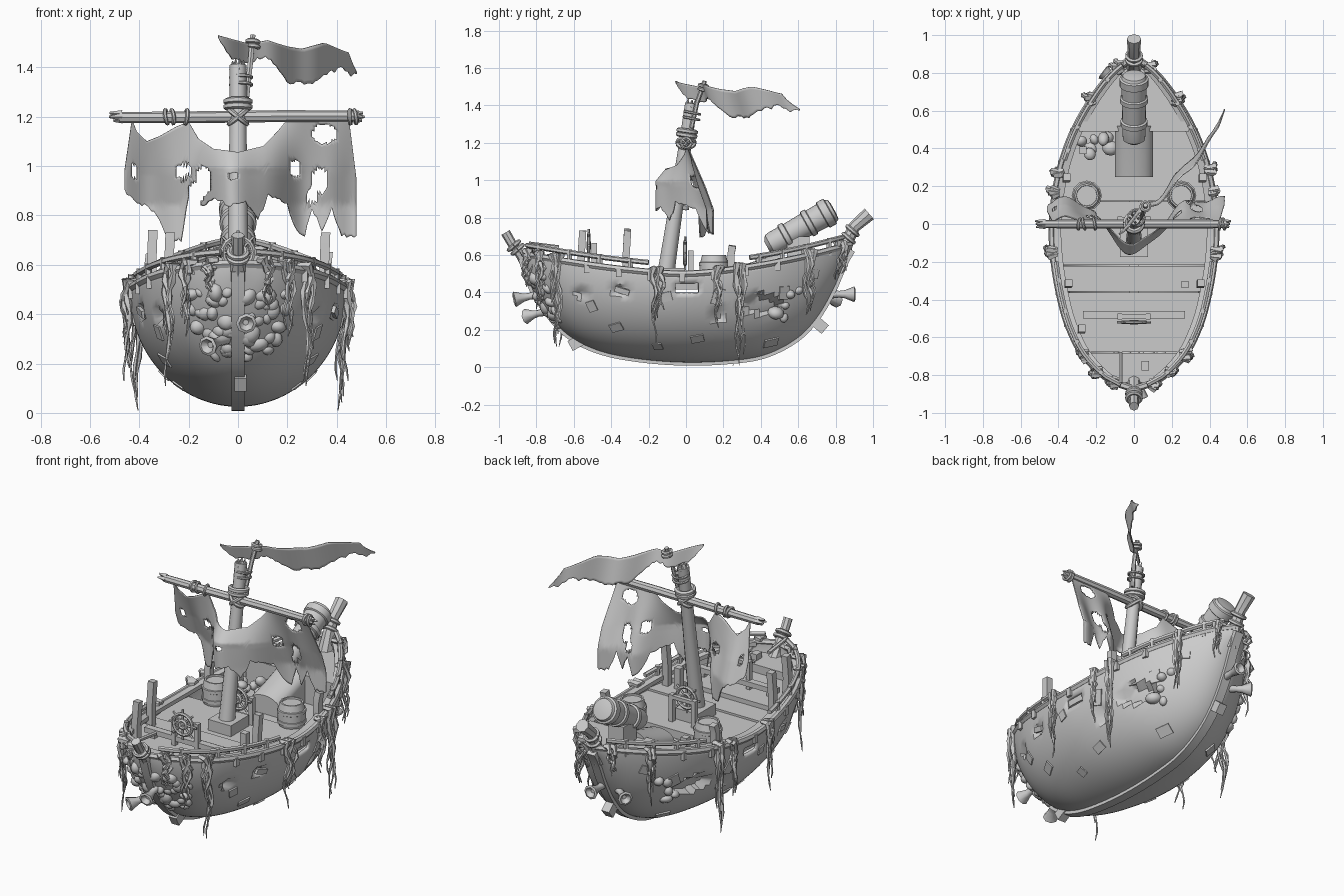
import bpy, bmesh, math, random
from mathutils import Vector, Matrix

if "Cube" in bpy.data.objects:
    bpy.data.objects.remove(bpy.data.objects["Cube"])

random.seed(4)
V, PI = Vector, math.pi
R = random.uniform


def curve(tab, x, smooth=True):
    """Interpolate a small table of (position, value) pairs."""
    x = min(max(x, tab[0][0]), tab[-1][0])
    i = max(j for j in range(len(tab) - 1) if tab[j][0] <= x)
    (a, p), (b, q) = tab[i], tab[i + 1]
    t, h = (x - a) / (b - a), b - a
    if not smooth:
        return p + (q - p) * t
    l, r = tab[max(i - 1, 0)], tab[min(i + 2, len(tab) - 1)]
    m, n = (q - l[1]) / (b - l[0]) * h, (r[1] - p) / (r[0] - a) * h
    return (2*t**3 - 3*t*t + 1)*p + (t**3 - 2*t*t + t)*m + (3*t*t - 2*t**3)*q + (t**3 - t*t)*n


def finish(name, bm, solid=0, angle=40, offset=0):
    bmesh.ops.recalc_face_normals(bm, faces=bm.faces)
    me = bpy.data.meshes.new(name)
    bm.to_mesh(me)
    bm.free()
    me.polygons.foreach_set("use_smooth", [True] * len(me.polygons))
    me.set_sharp_from_angle(angle=math.radians(angle))
    ob = bpy.data.objects.new(name, me)
    bpy.context.collection.objects.link(ob)
    if solid:
        m = ob.modifiers.new("thickness", 'SOLIDIFY')
        m.thickness, m.offset = solid, offset
    return ob


def skin(bm, rings, wrap=True, caps=True):
    vs = [[bm.verts.new(p) for p in r] for r in rings]
    n = len(vs[0])
    for a, b in zip(vs, vs[1:]):
        for i in range(n if wrap else n - 1):
            bm.faces.new((a[i], a[(i+1) % n], b[(i+1) % n], b[i]))
    if caps:
        bm.faces.new(vs[0])
        bm.faces.new(vs[-1])


def sweep(bm, pts, rad, sides=8, turn=0.0):
    pts, n, rings = [V(p) for p in pts], None, []
    for i, p in enumerate(pts):
        t = (pts[min(i+1, len(pts)-1)] - pts[max(i-1, 0)]).normalized()
        if n is None:
            n = t.cross(V((1, 0, 0)) if abs(t.x) < .9 else V((0, 0, 1)))
        n = (n - t * n.dot(t)).normalized()
        b, r = t.cross(n), rad[i] if isinstance(rad, list) else rad
        rings.append([p + r*(n*math.cos(turn+k*2*PI/sides) + b*math.sin(turn+k*2*PI/sides)) for k in range(sides)])
    skin(bm, rings)


def lathe(bm, base, axis, prof, sides=16):
    q = V(axis).to_track_quat('Z', 'Y')
    skin(bm, [[V(base) + q @ V((r*math.cos(k*2*PI/sides), r*math.sin(k*2*PI/sides), h))
               for k in range(sides)] for r, h in prof])


def ring(bm, c, axis, rad, r, sides=6):
    q = V(axis).to_track_quat('Z', 'Y')
    sweep(bm, [V(c) + q @ V((rad*math.cos(k*PI/9), rad*math.sin(k*PI/9), 0)) for k in range(19)], r, sides)


def box(bm, c, size, rot=None):
    m = Matrix.Translation(c) @ (rot.to_matrix().to_4x4() if rot else Matrix()) @ Matrix.Diagonal((*size, 1))
    bmesh.ops.create_cube(bm, size=1, matrix=m)


def stone(bm, c, r):
    rot = Matrix.Rotation(R(0, 6), 4, V((R(-1, 1), R(-1, 1), 1)))
    m = Matrix.Translation(c) @ rot @ Matrix.Diagonal((r*R(.8, 1.3), r*R(.8, 1.2), r*R(.6, .9), 1))
    bmesh.ops.create_icosphere(bm, subdivisions=2, radius=1, matrix=m)


# hull lines: half width, keel height, sheer height along y
WT = [(-.87, .01), (-.83, .12), (-.7, .26), (-.55, .34), (-.4, .385), (-.2, .42), (0, .43), (.24, .4), (.45, .335), (.63, .24), (.79, .12), (.88, .01)]
KT = [(-.87, .58), (-.83, .46), (-.78, .36), (-.65, .2), (-.5, .11), (-.3, .06), (0, .035), (.3, .05), (.45, .085), (.6, .17), (.7, .28), (.78, .42), (.84, .56), (.88, .63)]
ST = [(-.87, .605), (-.6, .56), (-.3, .52), (0, .5), (.3, .53), (.6, .585), (.88, .655)]
W, K, S = (lambda y: curve(WT, y)), (lambda y: curve(KT, y)), (lambda y: curve(ST, y))


def side(y, z):
    c = 1 - (z - K(y)) / max(S(y) - K(y), .001)
    return W(y) if c <= 0 else 0 if c >= 1 else W(y) * math.sqrt(1 - c*c)


def normal(y, z):
    e = .01
    return V((1, -(side(y+e, z)-side(y-e, z))/(2*e), -(side(y, z+e)-side(y, z-e))/(2*e))).normalized()


# hull shell with caved-in dents and open ports
bm = bmesh.new()
rings = []
for i in range(91):
    y = .005 - .875 * math.cos(i / 90 * PI)
    rings.append([(W(y)*math.sin(a), y, K(y) + (S(y)-K(y))*(1-math.cos(a))) for a in [k/28*PI/2 for k in range(-28, 29)]])
skin(bm, rings, False, False)
for y, z, ry, rz, d in [(.4, .335, .1, .055, .045), (-.36, .41, .045, .03, .03), (-.55, .4, .04, .03, .03), (.17, .28, .04, .04, .03)]:
    for v in bm.verts:
        if abs(v.co.x) > .1 and ((v.co.y-y)/ry)**2 + ((v.co.z-z)/rz)**2 < 1:
            v.co.x -= math.copysign(d, v.co.x)
bmesh.ops.delete(bm, geom=[f for f in bm.faces for c in [f.calc_center_median()] if
                           abs(c.y) < .055 and abs(c.z-.43) < .022], context='FACES')
finish("hull", bm, .02)

# keel with stem and stern posts
bm = bmesh.new()
ys = [-.87 + 1.75*i/60 for i in range(61)]
sweep(bm, [(0, y, K(y)) for y in ys], .038, 4, PI/4)
sweep(bm, [(0, -.82, .5), (0, -.88, .6), (0, -.93, .66), (0, -.965, .72)], [.04, .03, .025, .026], 8)
sweep(bm, [(0, .82, .55), (0, .86, .67), (0, .9, .75), (0, .98, .82)], [.045, .035, .032, .038], 8)
for y, z in [(-.9, .63), (-.92, .65), (.87, .69), (.89, .73)]:
    ring(bm, (0, y, z), (0, math.copysign(.6, y), .7), .036, .012)
finish("keel_and_posts", bm)

# gunwale and broken rails with posts
bm = bmesh.new()
for s in (-1, 1):
    sweep(bm, [(s*(W(y)+.004), y, S(y)) for y in ys], .018, 6)
    skin(bm, [[(s*x, y, S(y)+h) for x, h in [(W(y), .012), (max(W(y)-.045, 0), .012), (max(W(y)-.045, 0), -.012), (W(y), -.012)]] for y in ys[2:-2]])
    for a, b, up in [(-.85, -.2, .05), (.34, .84, .05)]:
        sweep(bm, [(s*W(y)*.98, y, S(y)+up) for y in [a+(b-a)*i/16 for i in range(17)]], .014, 6)
        for i in range(4):
            y = a + (b-a)*(i+.4)/4
            lathe(bm, (s*W(y)*.98, y, S(y)-.03), (0, 0, 1), [(.016, 0), (.014, up+.045)], 6)
for x, y, h in [(-.28, -.56, .73), (.35, -.32, .73), (-.35, -.32, .74), (.27, -.32, .6), (.36, .24, .65), (-.36, .24, .64), (-.27, .39, .6)]:
    sweep(bm, [(x, y, .42), (x, y, .6), (x+.005, y+.008, h)] if h > .62 else [(x, y, .42), (x, y, h)], .027, 4, PI/4)
finish("gunwale_and_rails", bm)

# stepped decks
bm = bmesh.new()
for a, b, z, th in [(-.84, -.68, .545, .05), (-.68, -.36, .5, .05), (-.36, -.22, .475, .05), (-.22, .12, .465, .05), (.12, .5, .42, .03), (.5, .85, .585, .03)]:
    rr = []
    for i in range(9):
        y = a + .002 + (b-a-.004)*i/8
        x, x2 = side(y, z)*.985, side(y, z-th)*.985
        rr.append([(-x, y, z), (x, y, z), (x2, y, z-th), (-x2, y, z-th)])
    skin(bm, rr)
box(bm, (0, .5, .5), (.58, .02, .17))
finish("decks", bm, 0, 20)

# mast, splintered top and yard
bm = bmesh.new()
M = lambda z: V((0, -.115 + (z-.45)*.15, z))
box(bm, (0, -.09, .49), (.15, .17, .08))
sweep(bm, [M(.45), M(.6), M(.9), M(1.2), M(1.41)], [.048, .043, .038, .034, .034], 12)
for k in range(6):
    o = V((.022*math.cos(k), .022*math.sin(k), 0))
    sweep(bm, [M(1.39)+o, M(R(1.42, 1.46))+o], [.014, .002], 4)
sweep(bm, [(-.48, 0, 1.197), (-.2, 0, 1.198), (.2, 0, 1.203), (.49, 0, 1.203)], [.022, .024, .024, .022], 8)
for s in (-1, 1):
    for k in range(4):
        o = V((0, .012*math.cos(k*1.6), .012*math.sin(k*1.6)))
        sweep(bm, [V((s*.47, 0, 1.2))+o, V((s*R(.5, .525), 0, 1.2))+o*1.3], [.015, .005], 4)
sweep(bm, [(.035, .03, 1.28), (.05, .06, 1.42), (.06, .1, 1.53)], .012, 6)
finish("mast_and_yard", bm)

# rope lashings
bm = bmesh.new()
for x in (-.29, -.265, -.21, .455, .475):
    ring(bm, (x, 0, 1.2), (1, R(-.3, .3), R(-.2, .2)), .028, .008)
for z in (1.24, 1.262):
    ring(bm, M(z), (0, .15, 1), .046, .014)
for s in (-1, 1):
    ring(bm, (0, 0, 1.2), (s*.8, 0, 1), .046, .011)
for z in (1.485, 1.505):
    ring(bm, (.06, .093, z), (.1, .2, 1), .022, .01)
for z in (1.33, 1.36):
    ring(bm, M(z)+V((.012, .012, 0)), (0, .2, 1), .043, .007)
finish("rope_lashings", bm)


def cloth(name, top, bot, depth, holes, nx, nz):
    bm = bmesh.new()
    a, b = top[0][0], top[-1][0]
    rows = []
    for i in range(nx+1):
        x = a + (b-a)*i/nx
        t, u = curve(top, x, False), curve(bot, x, False) + R(-.008, .008)
        rows.append([(x, depth(x, t+(u-t)*k/nz), t+(u-t)*k/nz) for k in range(nz+1)])
    skin(bm, rows, False, False)
    bmesh.ops.delete(bm, geom=[f for f in bm.faces for c in [f.calc_center_median()] if any(
        ((c.x-h[0])/h[2])**2 + ((c.z-h[1])/h[3])**2 < 1 for h in holes)], context='FACES')
    finish(name, bm, .006, 60)


# tattered sail and pennant
def belly(x, z):
    g, t = math.exp(-(x/.17)**2), (1.19-z)/.45
    return -.155*g*min(1, t*2.3) + (1-g)*(.005+.125*min(t*1.3, 1)) + .016*math.sin(30*x)*min(t*2, 1)


cloth("sail", [(-.46, .98), (-.43, 1.19), (-.41, 1.14), (-.37, 1.1), (-.32, 1.12), (-.25, 1.16), (-.2, 1.18), (-.16, 1.11), (-.1, 1.07), (0, 1.055), (.1, 1.08), (.16, 1.14), (.2, 1.19), (.45, 1.19), (.48, .95)],
      [(-.46, .9), (-.42, .86), (-.36, .83), (-.33, .8), (-.28, .7), (-.23, .7), (-.2, .88), (-.14, .84), (-.1, .87), (-.03, .84), (.03, .86), (.08, .78), (.12, .88), (.2, .85), (.23, .75), (.27, .72), (.3, .83), (.34, .74), (.38, .83), (.42, .72), (.48, .71)],
      belly, [(.35, 1.13, .05, .04), (.33, .94, .035, .05), (.23, .99, .025, .035), (.3, .88, .025, .03), (-.22, .98, .035, .03), (-.14, .94, .035, .06), (-.17, .89, .03, .05), (-.42, .98, .01, .03), (-.02, .96, .02, .015)], 94, 40)
FY = [(-.08, -.02), (.07, .1), (.2, .2), (.38, .42), (.45, .52), (.48, .6)]
cloth("pennant", [(-.08, 1.53), (.05, 1.495), (.12, 1.51), (.2, 1.485), (.26, 1.475), (.35, 1.5), (.42, 1.47), (.45, 1.46), (.46, 1.42), (.48, 1.38)],
      [(-.08, 1.52), (-.02, 1.43), (.05, 1.42), (.1, 1.445), (.14, 1.42), (.2, 1.34), (.3, 1.33), (.35, 1.37), (.4, 1.39), (.43, 1.4), (.45, 1.37), (.48, 1.37)],
      lambda x, z: curve(FY, x) + .014*math.sin(34*x) - .3*(z-1.43), [], 50, 10)

# stern cannon on its mount
bm = bmesh.new()
lathe(bm, (0, .45, .655), (0, .34, .19), [(.03, -.02), (.058, 0), (.062, .03), (.062, .08), (.072, .085), (.072, .11), (.062, .115), (.065, .22), (.075, .225), (.075, .25), (.066, .255), (.068, .32), (.077, .325), (.077, .365), (.066, .37), (.06, .385), (.03, .39)], 20)
finish("cannon", bm, 0, 35)
bm = bmesh.new()
skin(bm, [[(.1*math.cos(k*PI/10), y, z+.06*math.sin(k*PI/10)) for k in range(11)] + [(-.1, y, .4), (.1, y, .4)]
          for y, z in [(.25, .47), (.38, .51), (.52, .56)]])
box(bm, (0, .6, .64), (.1, .12, .12))
finish("cannon_mount", bm)

# barrels on deck
bm = bmesh.new()
for s in (-1, 1):
    lathe(bm, (s*.25, .15, .43), (0, 0, 1), [(.062, 0), (.075, .05), (.08, .052), (.08, .07), (.077, .072), (.077, .11), (.08, .112), (.08, .13), (.073, .132), (.064, .17), (.055, .17), (.054, .16)], 12)
finish("barrels", bm)

# steering wheels and their stand
bm = bmesh.new()
for y, z in [(-.52, .65), (-.005, .61)]:
    ring(bm, (0, y, z), (0, 1, 0), .062, .01)
    ring(bm, (0, y, z), (0, 1, 0), .022, .011)
    for k in range(8):
        d = V((math.cos(k*PI/4), 0, math.sin(k*PI/4)))
        sweep(bm, [V((0, y, z)), V((0, y, z))+d*.09], .007, 5)
    for s in (-1, 1):
        box(bm, (s*.075, y+.03, z-.07), (.025, .03, .17))
    box(bm, (0, y+.03, z), (.17, .025, .02))
box(bm, (0, -.48, .54), (.54, .04, .03))
for x in (-.22, .22):
    box(bm, (x, -.48, .515), (.03, .03, .06))
sweep(bm, [(-.07, -.84, .66), (-.07, -.68, .64)], .012, 6)
box(bm, (.06, -.75, .56), (.04, .05, .04))
finish("steering_wheels", bm)

# nailed patches on the hull sides
bm = bmesh.new()
for s in (-1, 1):
    for y, z, w, h in [(-.37, .22, .07, .05), (-.34, .41, .08, .03), (.06, .16, .07, .05), (-.1, .38, .05, .05), (.45, .14, .08, .06), (.52, .4, .06, .07), (-.5, .33, .05, .06), (.17, .38, .06, .09), (-.15, .12, .05, .05), (.68, .5, .05, .05)]:
        n = normal(y, z)
        n.x *= s
        q = n.to_track_quat('Z', 'Y')
        q.rotate(Matrix.Rotation(R(-.4, .4), 3, n))
        box(bm, V((s*side(y, z), y, z)) + n*.008, (w, h, .016), q)
    for y in [-.7+.17*i for i in range(9)]:
        box(bm, (s*(W(y)+.01), y, S(y)-.02), (.025, .03, .05))
finish("hull_patches", bm, 0, 20)

# stones and flared growths on bow and sides
bm = bmesh.new()
for k in range(46):
    x, z = R(-.16, .17), R(.23, .5)
    x = math.copysign(max(abs(x), .04), x)
    y = next((v for v in [-.87+.005*j for j in range(100)] if side(v, z) >= abs(x)), -.6)
    stone(bm, (x, y+.005, z), R(.025, .042))
for s in (-1, 1):
    for y, z in [(.48, .29), (.53, .33), (.55, .39), (.6, .41), (.52, .27), (-.74, .42), (-.72, .35), (-.76, .48)]:
        stone(bm, (s*side(y, z), y, z), R(.028, .04))
for k in range(7):
    stone(bm, (R(-.28, -.12), R(.36, .48), R(.43, .5)), R(.03, .045))
for b, d in [((.02, -.78, .39), (.1, -1, -.2)), ((-.05, -.74, .3), (-.5, -.8, -.2)), ((0, .76, .39), (0, 1, .0)), ((-.05, .72, .36), (-.8, .6, 0))]:
    lathe(bm, b, d, [(.025, 0), (.018, .06), (.022, .09), (.042, .14), (.03, .145), (.012, .12)], 8)
for c, t in [((.01, -.58, .135), .5), ((0, .71, .23), -.7)]:
    box(bm, c, (.05, .09, .06), Matrix.Rotation(t, 3, 'X').to_quaternion())
finish("stones_and_growths", bm, 0, 50)

# hanging weed strands
bm = bmesh.new()
CL = [(-.7, .1), (-.78, .3), (-.15, .12), (.16, .2), (.28, .0), (.66, .27), (.83, .46), (-.84, .42)]
for s in (-1, 1):
    for y, zb in CL:
        top = S(y) + .02
        for k in range(5):
            low = zb + .01 if k == 0 else zb + (top-zb)*R(.05, .6)
            x0, y0, ph = W(y) + R(.005, .03), y + R(-.025, .025), R(0, 6)
            pts = [(s*(W(y)-.02), y0, top)] + [(s*(x0+.01*math.sin(ph+j)+.01*(k % 2)), y0+.012*math.sin(ph+j*1.1), top+(low-top)*(j-1)/9) for j in range(1, 11)]
            sweep(bm, pts, [(.022 if j % 2 else .012)*(1-j/12) for j in range(11)], 5)
finish("hanging_weed", bm)
